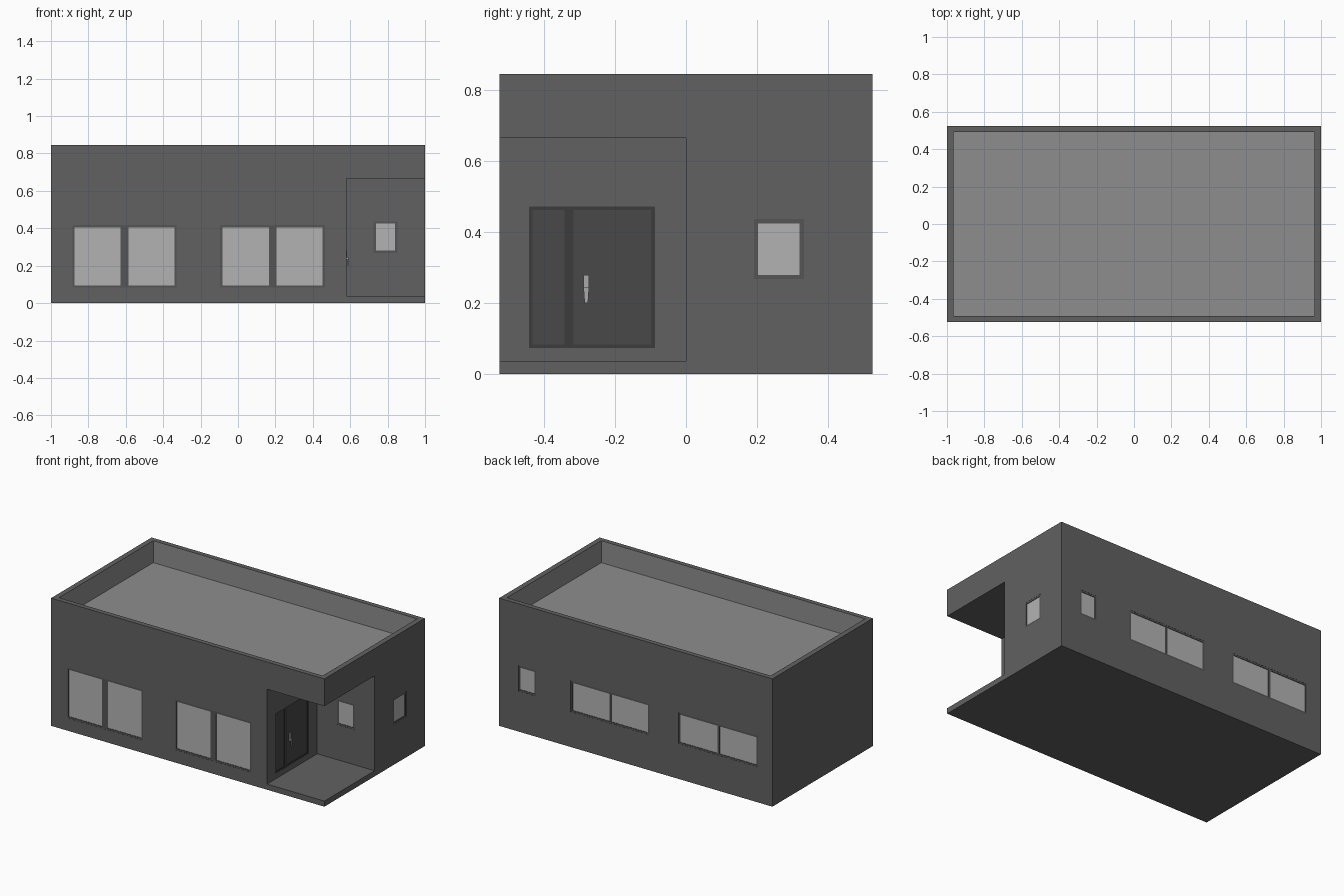
import bpy, bmesh

if "Cube" in bpy.data.objects:
    bpy.data.objects.remove(bpy.data.objects["Cube"])

X, Y, H = 1.0, 0.525, 0.845


def mat(name, v):
    m = bpy.data.materials.new(name)
    m.diffuse_color = (v, v, v, 1)
    m.use_nodes = True
    m.node_tree.nodes["Principled BSDF"].inputs["Base Color"].default_value = m.diffuse_color
    return m


WALL, ROOF, GLASS = mat("wall_grey", 0.12), mat("roof_grey", 0.27), mat("glass_grey", 0.45)
FRAME, DOOR, METAL = mat("frame_grey", 0.09), mat("door_grey", 0.065), mat("metal_grey", 0.4)
DOORFRAME = mat("door_frame_grey", 0.045)


def boxes(name, bounds, *materials):
    """One mesh object made of axis-aligned boxes (x0, x1, y0, y1, z0, z1)."""
    bm = bmesh.new()
    for b in bounds:
        vs = bmesh.ops.create_cube(bm, size=1)["verts"]
        for v in vs:
            for i in range(3):
                v.co[i] = b[2 * i + (v.co[i] > 0)]
    bmesh.ops.recalc_face_normals(bm, faces=bm.faces)
    me = bpy.data.meshes.new(name)
    bm.to_mesh(me)
    bm.free()
    for m in materials:
        me.materials.append(m)
    ob = bpy.data.objects.new(name, me)
    bpy.context.collection.objects.link(ob)
    return ob


def cut(ob, cutter):
    cutter.hide_render = True
    mod = ob.modifiers.new("cut", 'BOOLEAN')
    mod.operation, mod.solver, mod.object = 'DIFFERENCE', 'EXACT', cutter
    bpy.context.view_layer.objects.active = ob
    bpy.ops.object.modifier_apply(modifier=mod.name)
    bpy.data.objects.remove(cutter)


def on_wall(wall, u0, u1, z0, z1, d0, d1):
    """Box bounds on a wall; depth d runs inward from the wall face."""
    axis, pos, out = wall
    a, b = sorted((pos - out * d0, pos - out * d1))
    return (a, b, u0, u1, z0, z1) if axis == 'x' else (u0, u1, a, b, z0, z1)


# walls: normal axis, position, outward direction
front, back, right = ('y', -Y, -1), ('y', Y, 1), ('x', X, 1)
porch_side, porch_back = ('x', 0.58, 1), ('y', 0.0, -1)

# windows: name, wall, pane spans, bottom, top
windows = [
    ("front_left_window", front, [(-.873, -.628), (-.585, -.34)], .095, .405),
    ("front_right_window", front, [(-.083, .165), (.207, .453)], .095, .405),
    ("porch_window", porch_back, [(.737, .84)], .28, .425),
    ("side_window", right, [(.203, .32)], .28, .425),
    ("back_small_window", back, [(.742, .845)], .28, .425),
    ("back_window_a", back, [(-.09, .182), (.194, .464)], .245, .427),
    ("back_window_b", back, [(-.883, -.612), (-.598, -.326)], .245, .427),
]
RIM = 0.012

# building shell with parapet tray and corner porch
shell = boxes("building_shell", [(-X, X, -Y, Y, 0, H)], WALL, ROOF)
cut(shell, boxes("main_cutter", [
    (-X + .035, X - .035, -Y + .032, Y - .032, .70, 1),
    (.58, 1.2, -.8, 0, .037, .665)]))

# shallow openings for windows and door
openings = [on_wall(w, p[0][0] - RIM, p[-1][1] + RIM, z0 - RIM, z1 + RIM, -.01, .012)
            for _, w, p, z0, z1 in windows]
openings.append(on_wall(porch_side, -.443, -.087, .073, .472, -.01, .012))
cut(shell, boxes("opening_cutter", openings))

# lighter roof deck and parapet lining
for f in shell.data.polygons:
    c = f.center
    inside = abs(c.x) < X - .03 and abs(c.y) < Y - .03
    f.material_index = int(inside and .69 < c.z < H - .01)

# frames and panes
for name, w, panes, z0, z1 in windows:
    a, b = panes[0][0], panes[-1][1]
    bars = [(a - RIM, b + RIM, z0 - RIM, z0), (a - RIM, b + RIM, z1, z1 + RIM),
            (a - RIM, a, z0, z1), (b, b + RIM, z0, z1)]
    if len(panes) == 2:
        bars.append((panes[0][1], panes[1][0], z0, z1))
    boxes(name + "_frame", [on_wall(w, *s, .001, .012) for s in bars], FRAME)
    boxes(name + "_glass", [on_wall(w, *p, z0, z1, .004, .011) for p in panes], GLASS)

# door frame, side panel and leaf
bars = [(-.443, -.087, .073, .083), (-.443, -.087, .462, .472), (-.443, -.432, .083, .462),
        (-.098, -.087, .083, .462), (-.342, -.317, .083, .462)]
boxes("door_frame", [on_wall(porch_side, *s, 0.001, .012) for s in bars], DOORFRAME)
boxes("door_side_panel", [on_wall(porch_side, -.432, -.342, .083, .462, .005, .011)], DOOR)
boxes("door_leaf", [on_wall(porch_side, -.317, -.098, .083, .462, .005, .011)], DOOR)

# door handle: back plate plus tapered hanging lever
boxes("handle_plate", [on_wall(porch_side, -.289, -.273, .232, .28, -.002, .006)], METAL)
lever = boxes("handle_lever", [on_wall(porch_side, -.289, -.273, .2, .245, -.012, -.006),
                               on_wall(porch_side, -.286, -.276, .234, .244, -.007, .004)], METAL)
for v in lever.data.vertices:
    if v.co.z < .21:
        v.co.y = -.281 + (v.co.y + .281) * .6
